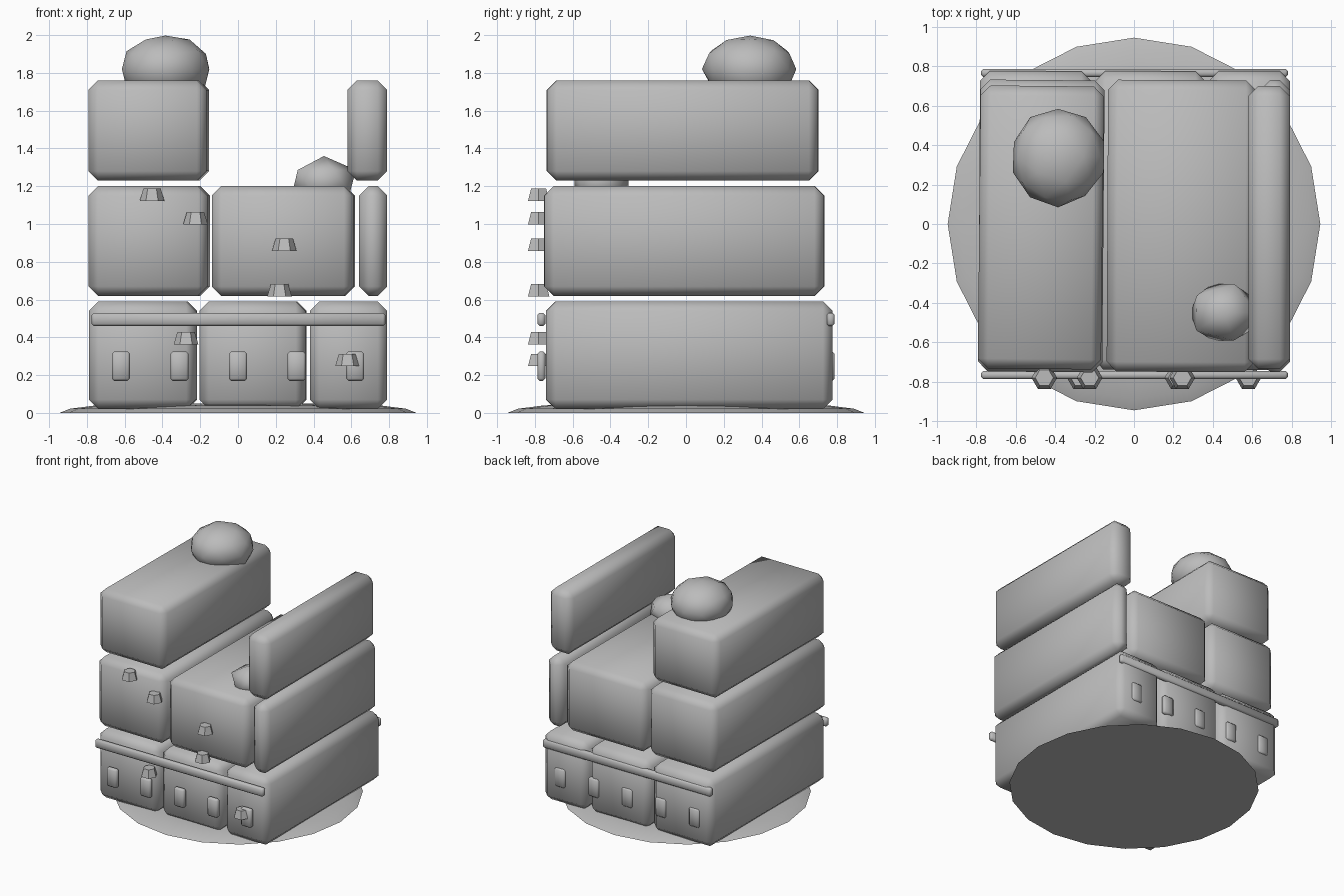
import bpy, bmesh, math, random
from mathutils import Vector

cube = bpy.data.objects.get("Cube")
if cube:
    bpy.data.objects.remove(cube, do_unlink=True)

random.seed(4)
stone = bpy.data.materials.new("stone_grey")
stone.use_nodes = True
GREY = (0.5, 0.5, 0.5, 1)
stone.diffuse_color = GREY
stone.node_tree.nodes["Principled BSDF"].inputs["Base Color"].default_value = GREY


def finish(bm, name, smooth=True):
    bmesh.ops.recalc_face_normals(bm, faces=bm.faces)
    for f in bm.faces:
        f.smooth = smooth
    mesh = bpy.data.meshes.new(name)
    bm.to_mesh(mesh)
    bm.free()
    mesh.materials.append(stone)
    obj = bpy.data.objects.new(name, mesh)
    bpy.context.collection.objects.link(obj)
    return obj


def box(name, x, y, z, bevel, turn=0, segments=1):
    """Bevelled box from (low, high) ranges, turned about z by degrees."""
    bm = bmesh.new()
    bmesh.ops.create_cube(bm, size=1)
    size = [r[1] - r[0] for r in (x, y, z)]
    bmesh.ops.scale(bm, vec=size, verts=bm.verts)
    bmesh.ops.bevel(bm, geom=bm.edges[:], offset=bevel, segments=segments,
                    profile=0.5, affect='EDGES')
    obj = finish(bm, name)
    obj.location = [(r[0] + r[1]) / 2 for r in (x, y, z)]
    obj.rotation_euler.z = math.radians(turn)
    return obj


def boulder(name, centre, radii, detail, jitter):
    bm = bmesh.new()
    bmesh.ops.create_icosphere(bm, subdivisions=detail, radius=1)
    for v in bm.verts:
        v.co *= 1 + random.uniform(-jitter, jitter)
    bmesh.ops.scale(bm, vec=radii, verts=bm.verts)
    obj = finish(bm, name)
    obj.location = centre
    return obj


# Stacked blocks: each row shares its height and depth
rows = {
    "lower": ((0.02, 0.59), (-0.74, 0.775),
              [(-0.785, -0.22, -0.3), (-0.20, 0.36, -0.3), (0.38, 0.79, 0)]),
    "middle": ((0.62, 1.20), (-0.75, 0.73),
               [(-0.785, -0.155, -0.5), (-0.135, 0.615, -0.3), (0.64, 0.79, 0)]),
    "upper": ((1.23, 1.76), (-0.735, 0.70),
              [(-0.785, -0.16, -0.6), (0.58, 0.79, 0)]),
}
for row, (z, y, blocks) in rows.items():
    for i, (x0, x1, turn) in enumerate(blocks):
        box(f"{row}_block_{i + 1}", (x0, x1), y, z, 0.05, turn)

# Rails and small panels on front and back
for side, s in (("front", -1), ("back", 1)):
    y = sorted((s * 0.745, s * 0.787))
    box(f"{side}_rail", (-0.775, 0.78), y, (0.46, 0.53), 0.012)
    for i in range(5):
        x = 0.31 * (i - 2)
        box(f"{side}_panel_{i + 1}", (x - 0.048, x + 0.048), y,
            (0.17, 0.325), 0.012)

# Hexagonal climbing holds on the front
holds = [(-0.455, 1.155), (-0.225, 1.03), (0.245, 0.89),
         (0.22, 0.65), (-0.275, 0.395), (0.58, 0.28)]
for i, (x, z) in enumerate(holds):
    bm = bmesh.new()
    bmesh.ops.create_cone(bm, cap_ends=True, segments=6,
                          radius1=0.065, radius2=0.046, depth=0.065)
    first = max(bm.verts, key=lambda v: v.co.x).co
    hold = finish(bm, f"climbing_hold_{i + 1}", False)
    hold.location = (x, -0.78, z)
    # Corners point sideways
    top = max(v.co.x for v in hold.data.vertices)
    if top < 0.064:
        hold.rotation_euler.z = math.pi / 6

# Boulders
boulder("large_boulder", (-0.385, 0.34, 1.82), (0.24, 0.25, 0.18), 2, 0.03)
boulder("small_boulder", (0.455, -0.45, 1.225), (0.19, 0.17, 0.136), 1, 0.03)

# Low ground mound: rings of a shallow dome
bm = bmesh.new()
rings = []
for r, z in ((0.945, 0.0), (0.89, 0.022), (0.75, 0.04), (0.4, 0.05)):
    rings.append([bm.verts.new((r * math.sin(a), r * math.cos(a), z))
                  for a in (math.tau * k / 20 for k in range(20))])
for low, high in zip(rings, rings[1:]):
    for k in range(20):
        n = (k + 1) % 20
        bm.faces.new((low[k], low[n], high[n], high[k]))
bm.faces.new(rings[0])
bm.faces.new(rings[-1])
mound = finish(bm, "ground_mound")
bpy.context.view_layer.objects.active = mound
mound.select_set(True)
bpy.ops.object.shade_smooth_by_angle(angle=math.radians(40))
